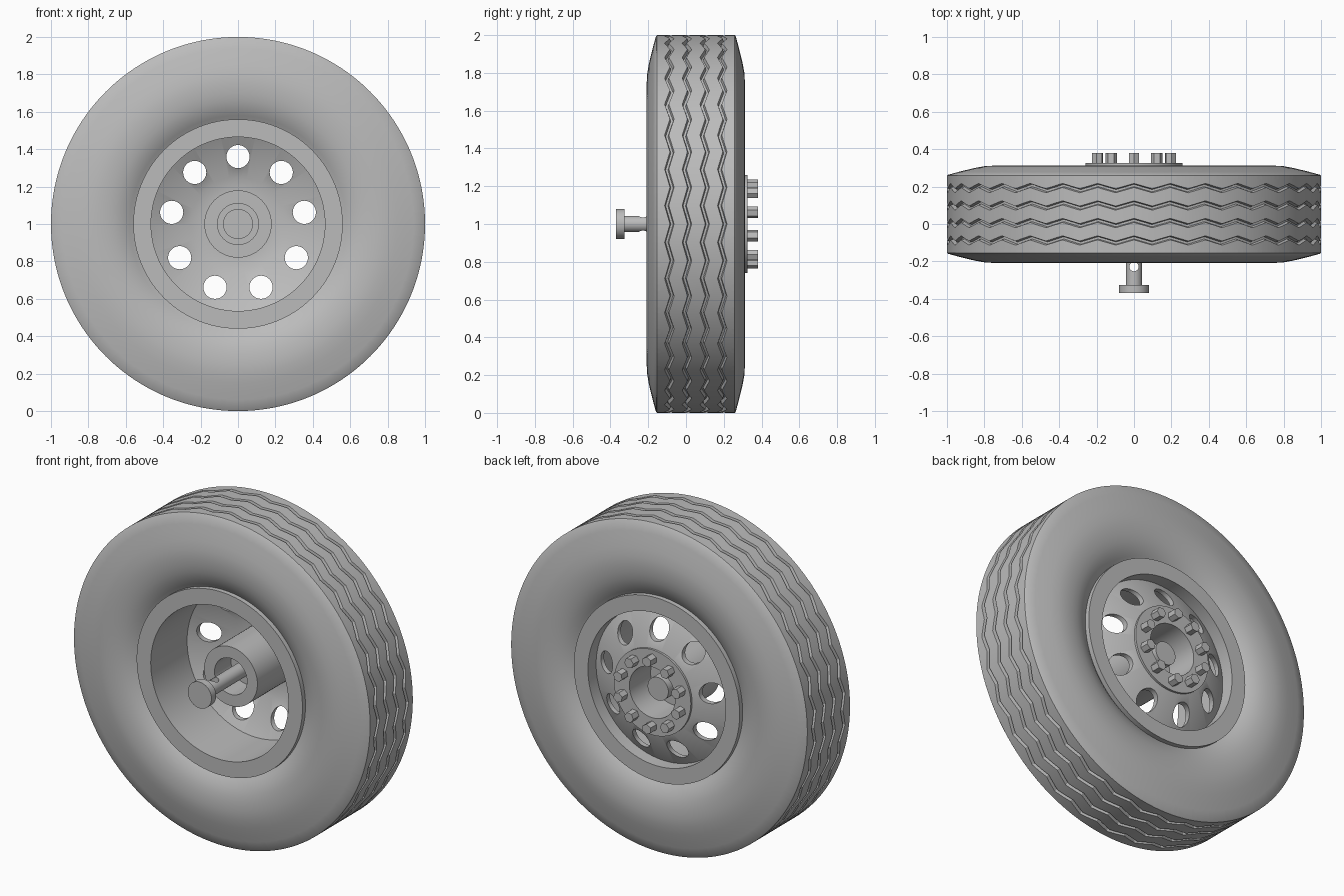
import bpy, bmesh, math
from mathutils import Matrix

cube = bpy.data.objects.get("Cube")
if cube:
    bpy.data.objects.remove(cube, do_unlink=True)

grey = bpy.data.materials.new("plain_grey")
grey.use_nodes = True
colour = (0.5, 0.5, 0.5, 1)
grey.diffuse_color = colour
grey.node_tree.nodes["Principled BSDF"].inputs["Base Color"].default_value = colour

AXLE_HEIGHT = 1.0


def finish(bm, name, angle=30):
    """Turn a bmesh into a shaded object."""
    bmesh.ops.remove_doubles(bm, verts=bm.verts, dist=1e-5)
    bmesh.ops.recalc_face_normals(bm, faces=bm.faces)
    mesh = bpy.data.meshes.new(name)
    bm.to_mesh(mesh)
    bm.free()
    mesh.materials.append(grey)
    obj = bpy.data.objects.new(name, mesh)
    bpy.context.collection.objects.link(obj)
    bpy.ops.object.select_all(action='DESELECT')
    obj.select_set(True)
    bpy.context.view_layer.objects.active = obj
    bpy.ops.object.shade_smooth_by_angle(angle=math.radians(angle))
    return obj


def lathe(profile, segments, closed=True, shift=None):
    """Spin (radius, y) points round the axle; shift moves y by column and point."""
    bm = bmesh.new()
    columns = []
    for i in range(segments):
        t = math.tau * i / segments
        columns.append([bm.verts.new((r * math.sin(t),
                                      y + (shift(i, j) if shift else 0),
                                      AXLE_HEIGHT + r * math.cos(t)))
                        for j, (r, y) in enumerate(profile)])
    count = len(profile)
    faces = {}
    for i, col in enumerate(columns):
        nxt = columns[(i + 1) % segments]
        for j in range(count if closed else count - 1):
            k = (j + 1) % count
            faces[i, j] = bm.faces.new((col[j], col[k], nxt[k], nxt[j]))
    return bm, faces


def cut(obj, cutter):
    """Subtract a cutter and remove it."""
    mod = obj.modifiers.new("holes", 'BOOLEAN')
    mod.operation, mod.solver, mod.object = 'DIFFERENCE', 'EXACT', cutter
    bpy.ops.object.select_all(action='DESELECT')
    obj.select_set(True)
    bpy.context.view_layer.objects.active = obj
    bpy.ops.object.modifier_apply(modifier=mod.name)
    bpy.data.objects.remove(cutter, do_unlink=True)
    bpy.ops.object.shade_smooth_by_angle(angle=math.radians(30))


def add_cylinder(bm, radius, depth, matrix, sides):
    bmesh.ops.create_cone(bm, cap_ends=True, segments=sides, radius1=radius,
                          radius2=radius, depth=depth, matrix=matrix)


along_y = Matrix.Rotation(math.pi / 2, 4, 'X')

# Tyre: mirrored sidewalls and a tread with zigzag grooves
MID = 0.052
side = [(0.5, 0.17), (0.545, 0.19), (0.58, 0.215), (0.62, 0.236), (0.66, 0.249),
        (0.7, 0.256), (0.75, 0.26), (0.8, 0.257), (0.85, 0.248), (0.9, 0.236),
        (0.94, 0.226), (0.995, 0.211), (1, 0.206), (1, 0.188)]
profile = [(r, MID - w) for r, w in side]
for c in (-0.14, -0.047, 0.047, 0.14):
    profile += [(1, MID + c - 0.011), (0.98, MID + c - 0.006),
                (0.98, MID + c + 0.006), (1, MID + c + 0.011)]
profile += [(r, MID + w) for r, w in reversed(side)]
first, last = len(side), len(profile) - len(side)


def zigzag(i, j):
    if not first <= j < last:
        return 0
    return 0.014 * (abs(i % 6 - 3) / 1.5 - 1)


bm, faces = lathe(profile, 192, shift=zigzag)

# Shoulder notches, pressed inward on both edges of the tread
rows = {first - 4, first - 3, first - 2, last, last + 1, last + 2}
notches = [f for (i, j), f in faces.items() if i % 4 == 2 and j in rows]
ext = bmesh.ops.extrude_face_region(bm, geom=notches)
for v in [g for g in ext["geom"] if isinstance(g, bmesh.types.BMVert)]:
    r = math.hypot(v.co.x, v.co.z - AXLE_HEIGHT)
    k = 1 - (0.03 if r > 0.98 else 0.012)
    v.co.x *= k
    v.co.z = AXLE_HEIGHT + (v.co.z - AXLE_HEIGHT) * k
    if r < 0.996:
        v.co.y -= math.copysign(0.01, v.co.y - MID)
finish(bm, "tyre")

# Rim barrel with a flat lip at each end
bm, _ = lathe([(0.56, -0.178), (0.56, -0.14), (0.5, -0.12), (0.5, 0.225),
               (0.56, 0.245), (0.56, 0.282), (0.465, 0.282), (0.465, -0.178)], 96)
finish(bm, "rim")

# Conical wheel disc with round openings
bm, _ = lathe([(0.48, 0.195), (0.26, 0.312), (0.165, 0.312),
               (0.165, 0.285), (0.25, 0.285), (0.48, 0.165)], 96)
disc = finish(bm, "wheel_disc")
bm = bmesh.new()
for i in range(9):
    t = math.tau * i / 9
    place = Matrix.Translation((0.36 * math.sin(t), 0.25, AXLE_HEIGHT + 0.36 * math.cos(t)))
    add_cylinder(bm, 0.062, 0.4, place @ along_y, 32)
cut(disc, finish(bm, "disc_cutter"))

# Hub barrel with its bolting flange
bm, _ = lathe([(0.11, -0.07), (0.18, -0.07), (0.18, 0.31), (0.26, 0.31), (0.26, 0.325),
               (0.155, 0.325), (0.155, 0.12), (0.02, 0.12), (0.02, 0.09), (0.11, 0.09)], 64)
finish(bm, "hub")

# Ring of hexagonal bolts
bm = bmesh.new()
for i in range(10):
    t = math.tau * i / 10
    place = Matrix.Translation((0.205 * math.sin(t), 0.345, AXLE_HEIGHT + 0.205 * math.cos(t)))
    add_cylinder(bm, 0.031, 0.07, place @ Matrix.Rotation(t, 4, 'Y') @ along_y, 6)
finish(bm, "wheel_bolts")

# Axle pin with a wide head, a cross hole and a rear end
bm, _ = lathe([(0, -0.37), (0.08, -0.37), (0.08, -0.325), (0.043, -0.325),
               (0.043, 0.1), (0.07, 0.1), (0.07, 0.27), (0, 0.27)], 48, closed=False)
axle = finish(bm, "axle_pin")
bm = bmesh.new()
add_cylinder(bm, 0.025, 0.3, Matrix.Translation((0, -0.228, AXLE_HEIGHT)), 24)
cut(axle, finish(bm, "pin_cutter"))
